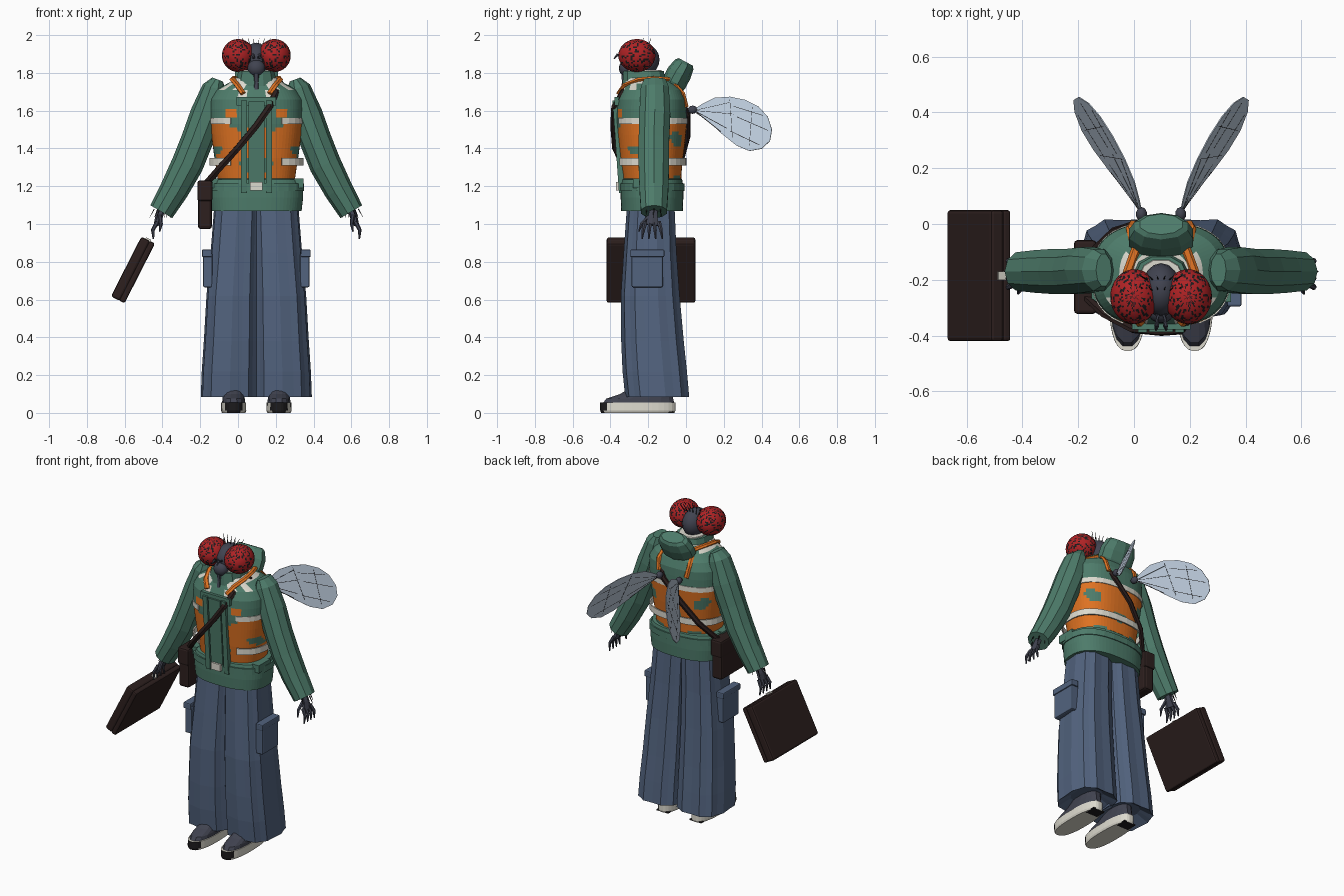
import bpy, bmesh, math, random
from mathutils import Vector, Matrix

if "Cube" in bpy.data.objects:
    bpy.data.objects.remove(bpy.data.objects["Cube"])

random.seed(4)
CX = 0.097  # the figure stands a little right of centre


def mat(name, c):
    m = bpy.data.materials.new(name)
    m.diffuse_color = (*c, 1)
    m.use_nodes = True
    m.node_tree.nodes["Principled BSDF"].inputs["Base Color"].default_value = m.diffuse_color
    return m


GREEN = mat("green cloth", (0.075, 0.20, 0.145))
ORANGE = mat("orange cloth", (0.74, 0.17, 0.016))
WHITE = mat("off white", (0.72, 0.70, 0.62))
BLUE = mat("blue denim", (0.085, 0.125, 0.21))
RED = mat("red eye", (0.43, 0.016, 0.018))
BROWN = mat("dark brown leather", (0.026, 0.014, 0.013))
DARK = mat("dark grey skin", (0.052, 0.056, 0.08))
BLACK = mat("black", (0.012, 0.011, 0.012))
WING = mat("pale wing", (0.50, 0.59, 0.70))


def finish(name, bm, mats, mirror=False, smooth=False):
    bmesh.ops.recalc_face_normals(bm, faces=bm.faces)
    me = bpy.data.meshes.new(name)
    bm.to_mesh(me)
    bm.free()
    ob = bpy.data.objects.new(name, me)
    ob.location.x = CX
    bpy.context.collection.objects.link(ob)
    for m in mats if isinstance(mats, list) else [mats]:
        me.materials.append(m)
    if smooth:
        me.polygons.foreach_set("use_smooth", [True] * len(me.polygons))
    if mirror:
        ob.modifiers.new("mirror", "MIRROR").use_mirror_merge = False
    return ob


def skin(bm, rings, cap=True):
    vs = [[bm.verts.new(p) for p in r] for r in rings]
    n = len(vs[0])
    for a, b in zip(vs, vs[1:]):
        for i in range(n):
            bm.faces.new((a[i], a[(i + 1) % n], b[(i + 1) % n], b[i]))
    if cap:
        bm.faces.new(vs[0])
        bm.faces.new(vs[-1])


def oval(cx, cy, z, rx, ry, n=16, p=0.8, pleat=0.0):
    out = []
    for i in range(n):
        a = 2 * math.pi * (i + 0.5) / n
        c, s = math.cos(a), math.sin(a)
        k = 1 - pleat * (i % 2)
        out.append((cx + k * rx * math.copysign(abs(c) ** p, c),
                    cy + k * ry * math.copysign(abs(s) ** p, s), z))
    return out


def stack(name, secs, m, mirror=False, cap=True, **kw):
    bm = bmesh.new()
    skin(bm, [oval(*s, **kw) for s in secs], cap)
    return finish(name, bm, m, mirror)


def add_tube(bm, pts, radii, n=6, ref=(0, 1, 0)):
    pts = [Vector(p) for p in pts]
    rings = []
    for i, p in enumerate(pts):
        t = (pts[min(i + 1, len(pts) - 1)] - pts[max(i - 1, 0)]).normalized()
        u = Vector(ref) - t * t.dot(Vector(ref))
        u.normalize()
        v = t.cross(u)
        r = radii[i] if isinstance(radii, list) else radii
        ru, rv = r if isinstance(r, tuple) else (r, r)
        rings.append([p + u * ru * math.cos(a) + v * rv * math.sin(a)
                      for a in (2 * math.pi * (k + 0.5) / n for k in range(n))])
    skin(bm, rings)


def tubes(name, paths, m, mirror=False, n=6, ref=(0, 1, 0)):
    bm = bmesh.new()
    for pts, radii in paths:
        add_tube(bm, pts, radii, n, ref)
    return finish(name, bm, m, mirror)


def box(name, c, size, m, mirror=False, bevel=0.0, tilt=0.0, axis='Y'):
    bm = bmesh.new()
    bmesh.ops.create_cube(bm, matrix=Matrix.Diagonal((*size, 1)))
    if bevel:
        bmesh.ops.bevel(bm, geom=bm.edges[:], offset=bevel, segments=2, affect='EDGES', profile=0.5)
    bmesh.ops.transform(bm, verts=bm.verts, matrix=Matrix.Translation(c) @ Matrix.Rotation(tilt, 4, axis))
    return finish(name, bm, m, mirror)


def ball(name, c, r, m, mirror=False, seg=16, rings=10):
    bm = bmesh.new()
    bmesh.ops.create_uvsphere(bm, u_segments=seg, v_segments=rings, radius=1,
                              matrix=Matrix.Translation(c) @ Matrix.Diagonal((*r, 1)))
    return finish(name, bm, m, mirror, True)


# Head: skull, speckled compound eyes, proboscis, hairs
ball("skull", (0, -0.235, 1.87), (0.07, 0.095, 0.09), DARK)
eye = ball("compound_eye", (0.096, -0.26, 1.892), (0.086, 0.098, 0.087), [RED, BLACK], True, 52, 32)
for i, f in enumerate(eye.data.polygons):
    if random.random() < 0.16:
        f.material_index = 1
        if i and random.random() < 0.75:
            eye.data.polygons[i - 1].material_index = 1
ball("muzzle", (0, -0.315, 1.825), (0.047, 0.04, 0.045), DARK)
tubes("proboscis", [([(0, -0.325, 1.81), (0, -0.325, 1.75), (0, -0.33, 1.71)], [0.022, 0.016, 0.018])], DARK)
tubes("antennae", [([(0.012, -0.32, 1.88), (0.016, -0.365, 1.895), (0.018, -0.38, 1.875)], [0.009, 0.009, 0.004])],
      DARK, True)
tubes("head_hairs", [([(x, y, 1.94), (x * 1.5, y + 0.015, 1.985)], [0.003, 0.001])
                     for x in (0.01, 0.03, 0.05) for y in (-0.24, -0.2)], BLACK, True, 4)

# Jacket body, coloured by height with camouflage patches
secs = [(1.07, .24, .163, -.18), (1.14, .248, .166, -.18), (1.20, .248, .166, -.18), (1.235, .235, .16, -.18),
        (1.24, .205, .155, -.18), (1.29, .212, .16, -.182), (1.35, .222, .168, -.183), (1.41, .23, .175, -.182),
        (1.47, .238, .181, -.182), (1.53, .244, .187, -.182), (1.565, .247, .188, -.182), (1.61, .248, .187, -.181),
        (1.66, .245, .184, -.18), (1.71, .215, .165, -.18), (1.745, .15, .14, -.19), (1.775, .105, .115, -.21)]
fine = []
for a, b in zip(secs, secs[1:]):
    cuts = 3 if 1.235 < a[0] < 1.53 else 1
    fine += [[u + (v - u) * k / cuts for u, v in zip(a, b)] for k in range(cuts)]
fine.append(secs[-1])
jacket = stack("jacket_body", [(0, cy, z, rx, ry) for z, rx, ry, cy in fine], [GREEN, ORANGE, WHITE], n=64)
for f in jacket.data.polygons:
    x, y, z = f.center
    if 1.238 < z < 1.53:
        camo = math.sin(21 * abs(x) + 23 * z + 2.2) + math.sin(34 * z - 17 * abs(x) + 14 * y)
        f.material_index = 0 if camo > 1.15 else 1
    elif 1.565 < z < 1.61 and y < -0.25 and 0.10 < abs(x) < 0.17:
        f.material_index = 1
    elif z > 1.715 and -0.3 < y < -0.12 and abs(x) < .17:
        f.material_index = 2
    elif z > 1.66 and y < -.3 and .05 < abs(x) < .10:
        f.material_index = 2

# Reflective bands, open behind the front panel
for name, z0, z1, rx, ry in (("upper_band", 1.53, 1.562, .25, .193), ("lower_band", 1.31, 1.35, .25, .186)):
    band = stack(name, [(0, -.183, z0, rx, ry), (0, -.183, z1, rx, ry)], WHITE, cap=False, n=32)
    bm = bmesh.new()
    bm.from_mesh(band.data)
    gone = [f for f in bm.faces if f.calc_center_median().y < -.3 and abs(f.calc_center_median().x) < .12]
    bmesh.ops.delete(bm, geom=gone, context='FACES')
    bm.to_mesh(band.data)
    bm.free()
    band.modifiers.new("thickness", "SOLIDIFY").thickness = 0.008

stack("waist_belt", [(0, -.18, 1.175, .255, .172), (0, -.18, 1.215, .255, .172)], GREEN, n=24)
LEAN = math.radians(4)
box("front_panel", (0, -.357, 1.43), (.085, .03, .44), GREEN, tilt=LEAN, axis='X')
box("front_strap", (.066, -.357, 1.41), (.032, .03, .49), GREEN, True, tilt=LEAN, axis='X')
box("chest_bar", (0, -.355, 1.65), (.21, .045, .045), GREEN)
box("buckle", (0, -.345, 1.20), (.065, .05, .045), WHITE)
box("hip_tab", (.225, -.22, 1.215), (.05, .12, .05), GREEN, True)

# Collar and hood
stack("collar", [(0, -.22, 1.73, .115, .12), (0, -.225, 1.81, .098, .11)], GREEN, n=12)
stack("collar_lining", [(0, -.222, 1.80, .085, .10), (0, -.222, 1.816, .08, .094)], WHITE, n=12)
tubes("collar_trim", [([(.085, -.08, 1.765), (.118, -.17, 1.772), (.125, -.25, 1.765), (.10, -.325, 1.735),
                        (.07, -.355, 1.69)], (.012, .018))], ORANGE, True, ref=(0, 0, 1))
tubes("rear_trim", [([(.10, -.06, 1.74), (.11, -.015, 1.69), (.10, .003, 1.62)], (.012, .016))], ORANGE, True)
tubes("hood", [([(0, -.09, 1.70), (0, -.062, 1.75), (0, -.035, 1.80), (0, -.008, 1.845), (0, -.001, 1.858)],
                [(.09, .055), (.12, .066), (.12, .066), (.10, .055), (.08, .042)])], GREEN, n=10, ref=(1, 0, 0))

# Sleeves and clawed hands
tubes("sleeve", [([(.205, -.165, 1.765), (.222, -.165, 1.72), (.262, -.165, 1.58), (.315, -.17, 1.44),
                   (.365, -.17, 1.315), (.435, -.17, 1.18), (.503, -.17, 1.065)],
                  [(.06, .03), (.078, .065), (.086, .088), (.085, .085), (.085, .085), (.08, .077), (.072, .067)])],
      GREEN, True, 10)
tubes("cuff_hairs", [([(.50 + .04 * math.cos(a), -.17 + .04 * math.sin(a), 1.08),
                       (.51 + .055 * math.cos(a), -.17 + .045 * math.sin(a), 1.035)], [.004, .001])
                     for a in range(6)], BLACK, True, 4)
hand = [([(.495, -.17, 1.09), (.515, -.175, 1.04), (.53, -.18, .995)], [(.025, .018), (.028, .02), (.04, .014)])]
for k in range(4):
    y, d = -.215 + .024 * k, -.018 + .012 * k
    hand.append(([(.525, y, 1.01), (.548, y + d * .6, .968), (.545, y + d, .92)], [.012, .01, .004]))
hand.append(([(.51, -.195, 1.04), (.505, -.235, 1.0), (.512, -.25, .96)], [.012, .01, .004]))
tubes("hand", hand, DARK, True)

# Wide pleated trouser legs with cargo pockets
stack("trouser_leg", [(.145, -.15, .13, .08, .10), (.14, -.15, .085, .155, .172), (.138, -.163, .22, .152, .173),
                      (.132, -.175, .38, .147, .168), (.125, -.187, .62, .14, .158), (.113, -.188, .85, .13, .142),
                      (.101, -.185, 1.09, .123, .128)], BLUE, True, n=22, p=.72, pleat=.05)
box("cargo_pocket", (.257, -.205, .755), (.05, .165, .18), BLUE, True, .008)
box("pocket_flap", (.262, -.205, .845), (.052, .18, .04), BLUE, True, .006)

# Shoes with dark toe and heel pads
sole = stack("shoe_sole", [(.12, -.255, 0, .062, .195), (.12, -.255, .012, .067, .2), (.12, -.255, .055, .066, .2)],
             [WHITE, BLACK], True, n=32)
for f in sole.data.polygons:
    if len(f.vertices) == 4 and f.center.y < -.425:
        f.material_index = 1
stack("shoe_upper", [(.12, -.25, .055, .062, .19), (.12, -.245, .075, .06, .18), (.12, -.21, .10, .056, .14),
                     (.12, -.16, .17, .05, .08)], DARK, True, n=16)
box("heel_pad", (.12, -.10, .003), (.085, .07, .008), BLACK, True)

# Wings on small dark roots, upper edges leaning inwards
ROOT, AX, UP = Vector((.073, .045, 1.6)), Vector((.222, .41, -.10)), Vector((-.30, .16, 1))


def on_wing(s, h):
    return ROOT + AX * (s - .3 * h) + UP * h


bm = bmesh.new()
edge = [(0, .008), (.1, .045), (.25, .09), (.45, .115), (.65, .118), (.82, .1), (.94, .06), (1, 0), (.98, -.06),
        (.88, -.11), (.72, -.137), (.55, -.125), (.35, -.082), (.18, -.035), (0, -.008)]
bm.faces.new([bm.verts.new(on_wing(*e)) for e in edge])
wing = finish("wing", bm, WING, True)
thick = wing.modifiers.new("thickness", "SOLIDIFY")
thick.thickness, thick.offset = .004, 0
veins = [((0, 0), (.45, .085)), ((0, 0), (.5, .03)), ((0, 0), (.42, -.05)), ((0, 0), (.35, -.075)),
         ((.5, .07), (.88, .06)), ((.55, .02), (.95, -.01)), ((.47, -.06), (.85, -.095)),
         ((.45, .10), (.5, -.09)), ((.74, .09), (.72, -.11))]
tubes("wing_veins", [([on_wing(*a), on_wing(*b)], .003) for a, b in veins], BLACK, True, 4, (1, 0, 0))
ball("wing_root", (.07, .035, 1.605), (.02, .026, .022), DARK, True, 10, 6)

# Shoulder bag and its strap
box("shoulder_bag", (-.272, -.19, 1.10), (.074, .25, .255), BROWN, False, .016)
box("bag_flap", (-.272, -.19, 1.175), (.08, .264, .11), BROWN, False, .012)
tubes("bag_strap", [([(-.27, -.26, 1.21), (-.2, -.325, 1.29), (-.1, -.378, 1.40), (0, -.388, 1.52), (.07, -.383, 1.62),
                      (.105, -.335, 1.70), (.13, -.2, 1.75), (.115, -.04, 1.69), (.06, .012, 1.58),
                      (-.06, .01, 1.46), (-.17, -.025, 1.33), (-.26, -.11, 1.21)], (.019, .013))],
      BROWN, n=6, ref=(.6, .1, -.7))

# Briefcase hanging from one hand
TILT = math.radians(27)
c = Vector((-.654, -.185, .757))
up = Vector((math.sin(TILT), 0, math.cos(TILT)))
side = Vector((math.cos(TILT), 0, -math.sin(TILT)))
box("briefcase_body", c - side * .013, (.053, .47, .355), BROWN, False, .012, TILT)
box("briefcase_lid", c + side * .025, (.033, .47, .355), BROWN, False, .01, TILT)
box("briefcase_clasp", c + up * .18, (.03, .03, .012), WHITE, False, 0, TILT)
